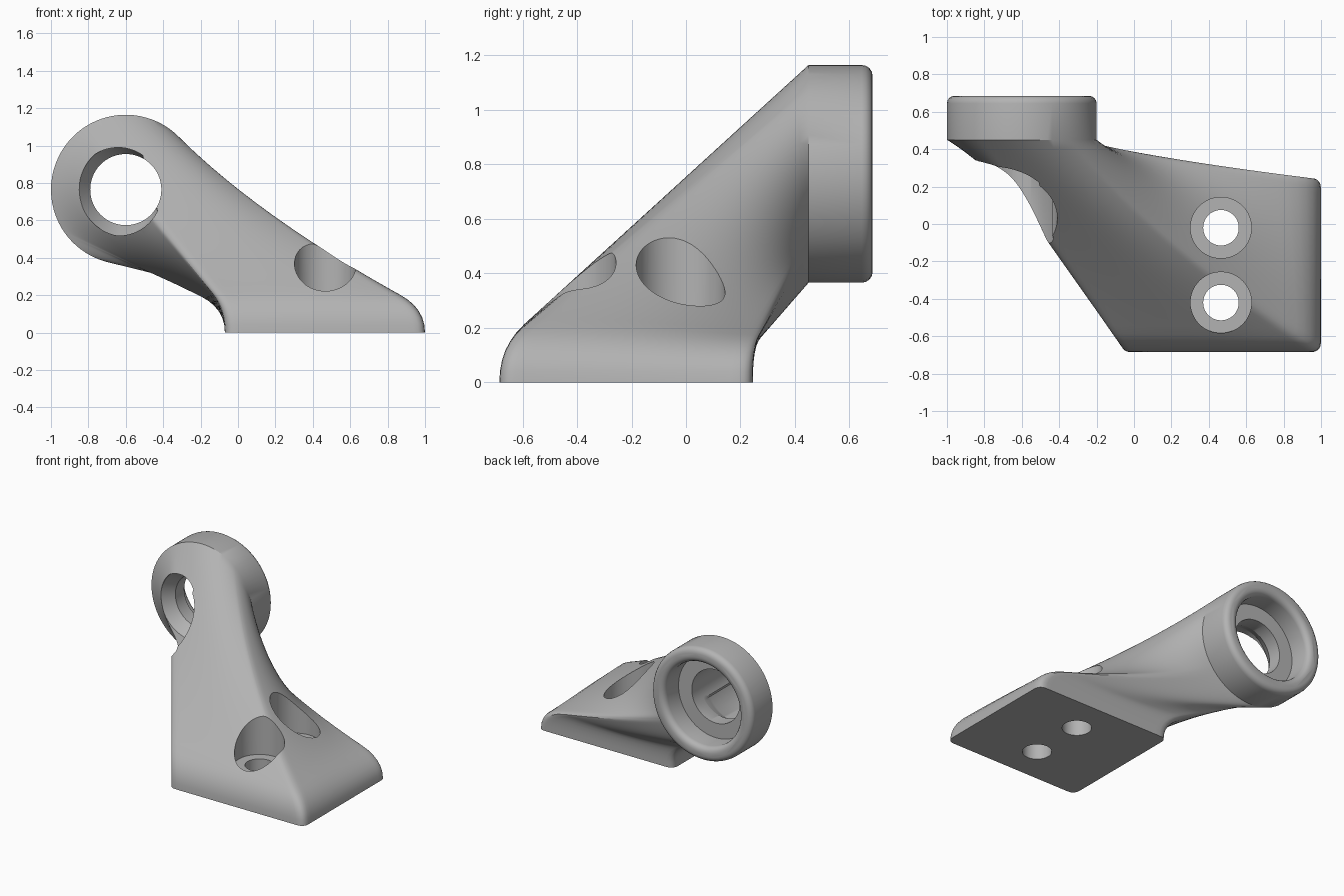
import bpy, bmesh, math
from mathutils import Vector

if "Cube" in bpy.data.objects:
    bpy.data.objects.remove(bpy.data.objects["Cube"])

RING = Vector((-0.60, 0.45, 0.765))   # centre of the ring where the arm meets it
RAD = 0.40
X0, X1, Y0, Y1 = -0.07, 1.0, -0.685, 0.245
PER_SIDE, STEPS = 26, 24

grey = bpy.data.materials.new("grey metal")
grey.diffuse_color = (0.45, 0.45, 0.45, 1)
grey.use_nodes = True
grey.node_tree.nodes["Principled BSDF"].inputs["Base Color"].default_value = grey.diffuse_color


def skin(name, loops):
    """Closed solid through loops of equal point count."""
    bm = bmesh.new()
    rows = [[bm.verts.new(p) for p in loop] for loop in loops]
    n = len(rows[0])
    for a, b in zip(rows, rows[1:]):
        for i in range(n):
            bm.faces.new((a[i], a[(i + 1) % n], b[(i + 1) % n], b[i]))
    bm.faces.new(rows[0])
    bm.faces.new(rows[-1])
    bmesh.ops.recalc_face_normals(bm, faces=bm.faces)
    me = bpy.data.meshes.new(name)
    bm.to_mesh(me)
    bm.free()
    ob = bpy.data.objects.new(name, me)
    bpy.context.collection.objects.link(ob)
    me.materials.append(grey)
    return ob


def ring_point(ang, r, y):
    return Vector((RING.x + r * math.cos(ang), y, RING.z + r * math.sin(ang)))


# Foot outline with rounded corners, each point paired with an angle on the ring
corners = [(X1, Y0, 50), (X1, Y1, -40), (X0, Y1, -145), (X0, Y0, -235), (X1, Y0, -310)]
outline = []
cr = 0.05
for (ax, ay, aa), (bx, by, ba) in zip(corners, corners[1:]):
    for i in range(PER_SIDE):
        u = 0.5 - 0.5 * math.cos(math.pi * i / PER_SIDE)
        p = Vector((ax + (bx - ax) * u, ay + (by - ay) * u, 0))
        q = Vector((min(max(p.x, X0 + cr), X1 - cr), min(max(p.y, Y0 + cr), Y1 - cr), 0))
        p = q + (p - q).normalized() * cr
        outline.append((p, math.radians(aa + (ba - aa) * u)))

# Arm: rises upright from the foot, bends, then runs to the ring
loops = [[p for p, _ in outline]]
BEND = 6
for j in range(1, BEND + STEPS + 1):
    loop = []
    for p, ang in outline:
        end = ring_point(ang, RAD, RING.y)
        c = p + Vector((0, 0, 0.13))
        d = end - c
        s0 = 0.15 / d.length
        if j <= BEND:
            t = j / BEND
            q = p * (1 - t) ** 2 + c * 2 * t * (1 - t) + (c + d * s0) * t * t
            s = s0 * t * t
        else:
            s = s0 + (1 - s0) * (j - BEND) / STEPS
            q = c + d * s
        w = min(max((p.x - 0.2) / 0.8, 0), 1)
        q.x -= 0.40 * s * (1 - s) * w * w * (3 - 2 * w)   # hollow right flank
        loop.append(q)
    loops.append(loop)

# Ring with a rounded back rim
rim = [(RAD, 0.645)] + [(RAD - 0.04 + 0.04 * math.cos(a), 0.645 + 0.04 * math.sin(a))
                        for a in (math.pi / 8 * k for k in range(1, 5))]
for r, y in rim:
    loops.append([ring_point(ang, r, y) for _, ang in outline])
bracket = skin("bracket", loops)


def lathe(name, profile, centre, axis, flare=False, n=64):
    """Cutter turned about the y or z axis from (radius, position, flare) rows."""
    out = []
    for r, h, f in profile:
        loop = []
        for i in range(n):
            a = 2 * math.pi * i / n
            k = 0.5 + 0.5 * math.cos(a - math.radians(195))
            rr = r + (f * min(1, k * 1.4) if k > 0.15 else 0)
            u, v = rr * math.cos(a), rr * math.sin(a)
            loop.append((centre[0] + u, h, centre[1] + v) if axis == 'Y'
                        else (centre[0] + u, centre[1] + v, h))
        out.append(loop)
    return skin(name, out)


# Ring bore: mouth rounded at the front, stepped seat with rounded lip at the back
bore = [(0.19, -1.5, 0.06), (0.19, 0.34, 0.06)]
bore += [(0.19, 0.34 + 0.08 * math.sin(a), 0.06 * (1 - math.sin(a)) + 0.0)
         for a in (math.pi / 10 * k for k in range(1, 6))]
bore += [(0.19, 0.52, 0), (0.295, 0.52, 0), (0.295, 0.645, 0)]
bore += [(0.335 - 0.04 * math.cos(a), 0.645 + 0.04 * math.sin(a), 0)
         for a in (math.pi / 8 * k for k in range(1, 5))]
bore += [(0.335, 0.8, 0)]
cutters = [lathe("bore_cutter", bore, (RING.x, RING.z), 'Y', n=96)]

# Two bolt holes with wide head pockets
for y in (-0.02, -0.42):
    cutters.append(lathe("bolt_cutter", [(0.095, -0.2, 0), (0.095, 0.2, 0), (0.163, 0.2, 0),
                                         (0.163, 1.5, 0)], (0.465, y), 'Z'))

bpy.context.view_layer.objects.active = bracket
bracket.select_set(True)
for c in cutters:
    m = bracket.modifiers.new("cut", 'BOOLEAN')
    m.operation, m.solver, m.object = 'DIFFERENCE', 'EXACT', c
    bpy.ops.object.modifier_apply(modifier=m.name)
    bpy.data.objects.remove(c)

bpy.ops.object.select_all(action='DESELECT')
bracket.select_set(True)
bpy.ops.object.shade_smooth_by_angle(angle=math.radians(28))
